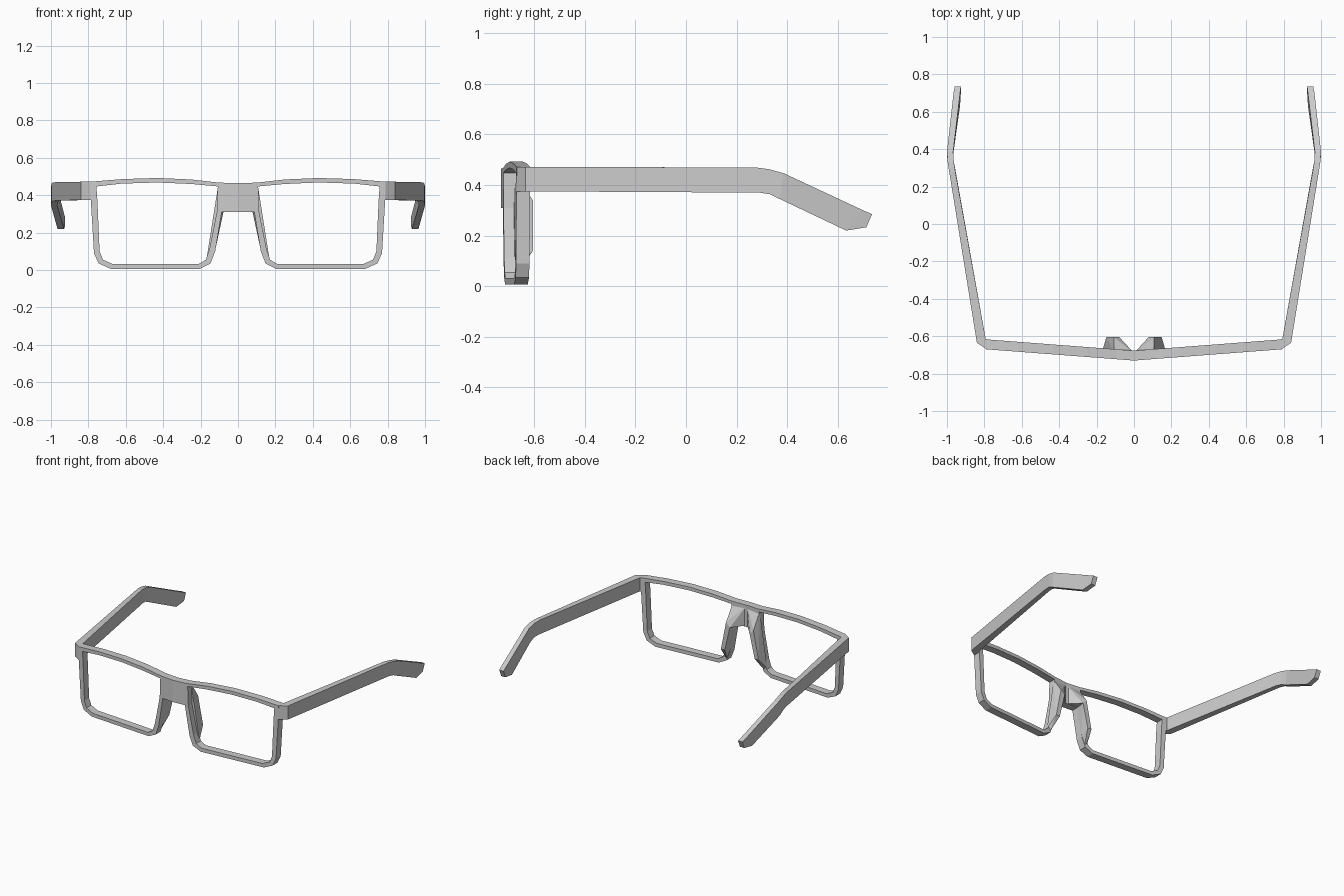
import bpy, bmesh
from mathutils import Vector

if "Cube" in bpy.data.objects:
    bpy.data.objects.remove(bpy.data.objects["Cube"])


def finish(name, bm):
    """Turn a right-hand half into a mirrored, flat-shaded object."""
    bmesh.ops.recalc_face_normals(bm, faces=bm.faces[:])
    mesh = bpy.data.meshes.new(name)
    bm.to_mesh(mesh)
    bm.free()
    ob = bpy.data.objects.new(name, mesh)
    bpy.context.collection.objects.link(ob)
    mod = ob.modifiers.new("mirror", 'MIRROR')
    mod.use_clip = True
    return ob


def front_y(x):
    """Front face sweeps back from the nose to the hinges."""
    return -0.73 + 0.076 * x


# Front frame: rim as (outer x, z, inner x, z) pairs around one lens
rim = [
    (0.10, 0.467, 0.108, 0.447), (0.25, 0.484, 0.25, 0.460),
    (0.43, 0.492, 0.43, 0.468), (0.62, 0.486, 0.62, 0.462),
    (0.79, 0.472, 0.757, 0.447), (0.787, 0.375, 0.752, 0.375),
    (0.77, 0.09, 0.740, 0.10), (0.745, 0.035, 0.722, 0.055),
    (0.68, 0.006, 0.670, 0.032), (0.205, 0.006, 0.210, 0.032),
    (0.147, 0.035, 0.172, 0.055), (0.122, 0.10, 0.153, 0.11),
    (0.087, 0.31, 0.113, 0.31),
]
bm = bmesh.new()
outer = [bm.verts.new((a, front_y(a), b)) for a, b, c, d in rim]
inner = [bm.verts.new((c, front_y(c), d)) for a, b, c, d in rim]
n = len(rim)
for i in range(n):
    j = (i + 1) % n
    bm.faces.new((outer[i], outer[j], inner[j], inner[i]))
mid = [bm.verts.new((0, front_y(0), z)) for z in (0.465, 0.31)]
bm.faces.new((mid[0], outer[0], outer[-1], mid[1]))
ext = bmesh.ops.extrude_face_region(bm, geom=bm.faces[:], use_keep_orig=True)
moved = [g for g in ext["geom"] if isinstance(g, bmesh.types.BMVert)]
bmesh.ops.translate(bm, verts=moved, vec=(0, 0.053, 0))
centre = [f for f in bm.faces if all(abs(v.co.x) < 1e-4 for v in f.verts)]
bmesh.ops.delete(bm, geom=centre, context='FACES')
finish("front_frame", bm)

# Nose pads and bridge wedges behind the frame
ridge_top = [(0.078, -0.605, 0.31), (0.108, -0.605, 0.34)]
ridge_low = [(0.118, -0.605, 0.14), (0.148, -0.605, 0.14)]
parts = {
    "bridge_wedge": [(0, -0.69, 0.46), (0, -0.69, 0.315), (0.087, -0.68, 0.31),
                     (0.108, -0.68, 0.45)] + ridge_top,
    "nose_pad": [(0.088, -0.68, 0.31), (0.108, -0.68, 0.44), (0.123, -0.68, 0.10),
                 (0.147, -0.675, 0.04), (0.168, -0.675, 0.06)] + ridge_top + ridge_low,
}
for name, pts in parts.items():
    bm = bmesh.new()
    for p in pts:
        bm.verts.new(p)
    bmesh.ops.convex_hull(bm, input=bm.verts[:])
    finish(name, bm)

# Temple arms: sections as outer (x, y shift), inner (x, y shift), top (y, z), bottom (y, z)
sections = [
    ((0.787, -0.03), (0.787, 0.025), (-0.64, 0.472), (-0.64, 0.375)),
    ((0.84, -0.01), (0.793, 0.01), (-0.625, 0.472), (-0.625, 0.375)),
    ((0.988, 0), (0.955, 0), (0.28, 0.469), (0.29, 0.37)),
    ((0.996, 0), (0.963, 0), (0.33, 0.462), (0.33, 0.364)),
    ((1.0, 0), (0.967, 0), (0.385, 0.447), (0.37, 0.345)),
    ((0.965, 0), (0.930, 0), (0.70, 0.30), (0.633, 0.22)),
    ((0.959, 0), (0.925, 0), (0.735, 0.285), (0.713, 0.233)),
]
bm = bmesh.new()
rings = []
for (ox, oy), (ix, iy), (ty, tz), (by, bz) in sections:
    rings.append([bm.verts.new(p) for p in (
        (ox, ty + oy, tz), (ix, ty + iy, tz), (ix, by + iy, bz), (ox, by + oy, bz))])
for a, b in zip(rings, rings[1:]):
    for k in range(4):
        m = (k + 1) % 4
        bm.faces.new((a[k], a[m], b[m], b[k]))
bm.faces.new(rings[0])
bm.faces.new(rings[-1])
finish("temple_arms", bm)
